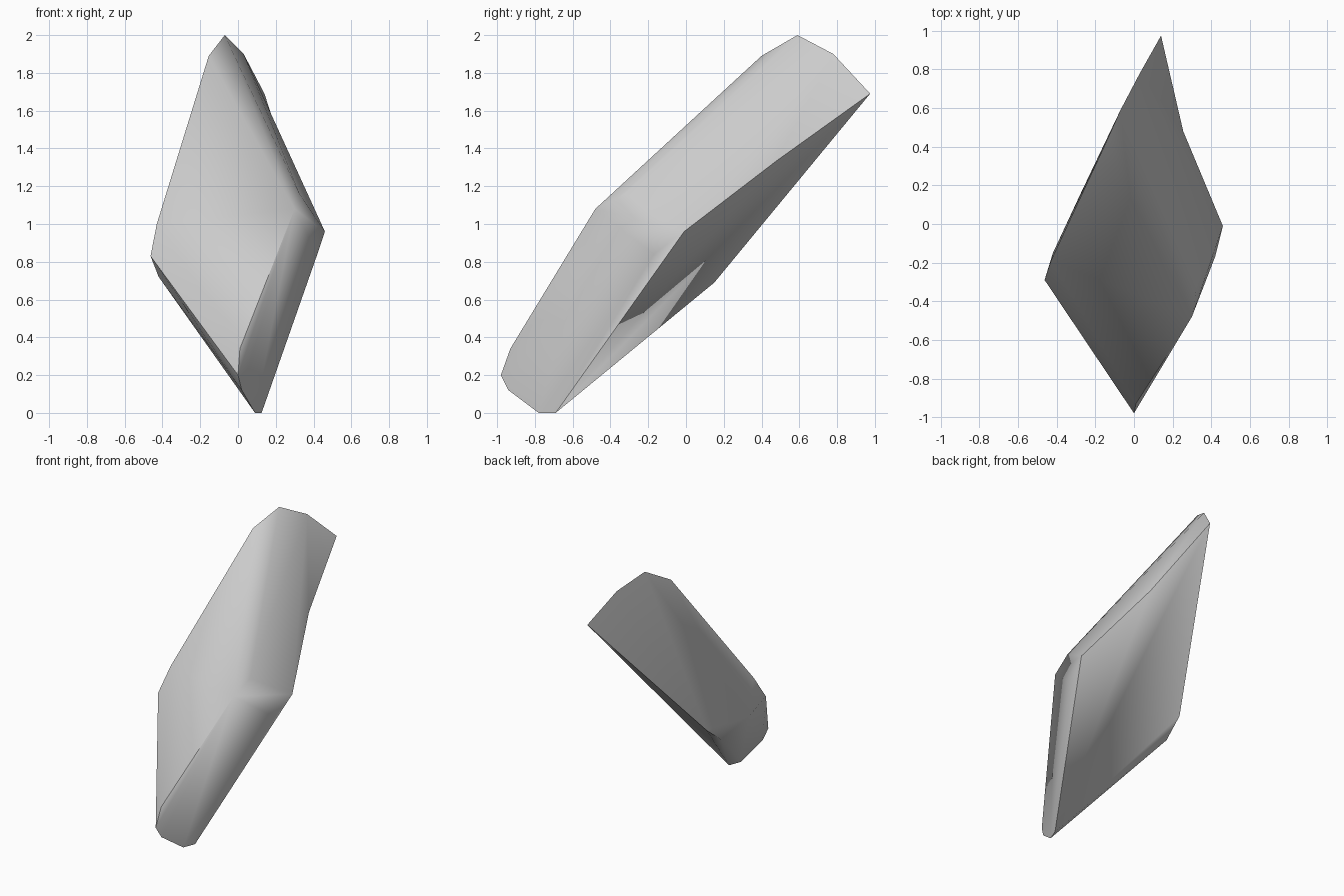
import bpy, bmesh, math
from mathutils import Vector

if "Cube" in bpy.data.objects:
    bpy.data.objects.remove(bpy.data.objects["Cube"])

# Control points of the slanted, diamond-shaped stone slab
front_face = [(-0.155, 0.40, 1.89), (0.30, -0.48, 1.08), (0.01, -0.93, 0.34),
              (0.0, -0.98, 0.20), (-0.463, -0.29, 0.83), (-0.43, -0.19, 1.0)]
rim = [(-0.07, 0.59, 2.0), (0.03, 0.78, 1.90), (0.325, -0.32, 1.16),
       (0.38, -0.18, 1.06), (0.42, -0.17, 0.84), (0.02, -0.94, 0.12),
       (0.09, -0.78, 0.0), (-0.42, -0.15, 0.72)]
back_tip, back_right = Vector((0.14, 0.975, 1.69)), Vector((0.46, -0.01, 0.96))
back_face = [back_tip, back_right, (0.125, -0.69, 0.0),
             (-0.28, 0.15, 0.69), (-0.29, 0.0, 0.57)]

# Wrap the points in a solid skin
bm = bmesh.new()
for p in front_face + rim + back_face:
    bm.verts.new(p)
res = bmesh.ops.convex_hull(bm, input=bm.verts[:])
loose = [v for v in bm.verts if not v.link_faces]
bmesh.ops.delete(bm, geom=loose, context='VERTS')


# Bow the upper right back edge slightly inward
def bow_edge(a, b, target):
    for e in bm.edges:
        ends = [v.co for v in e.verts]
        if any((c - a).length < 1e-4 for c in ends) and any((c - b).length < 1e-4 for c in ends):
            new = bmesh.ops.subdivide_edges(bm, edges=[e], cuts=1)['geom_inner']
            for g in new:
                if isinstance(g, bmesh.types.BMVert):
                    g.co = target
            break


bow_edge(back_tip, back_right, Vector((0.255, 0.48, 1.335)))
bmesh.ops.triangulate(bm, faces=bm.faces[:])
bmesh.ops.recalc_face_normals(bm, faces=bm.faces[:])

mesh = bpy.data.meshes.new("stone_slab")
bm.to_mesh(mesh)
bm.free()
slab = bpy.data.objects.new("stone_slab", mesh)
bpy.context.collection.objects.link(slab)

# Soft shading over the worn edges
bpy.context.view_layer.objects.active = slab
slab.select_set(True)
bpy.ops.object.shade_smooth_by_angle(angle=math.radians(45))
